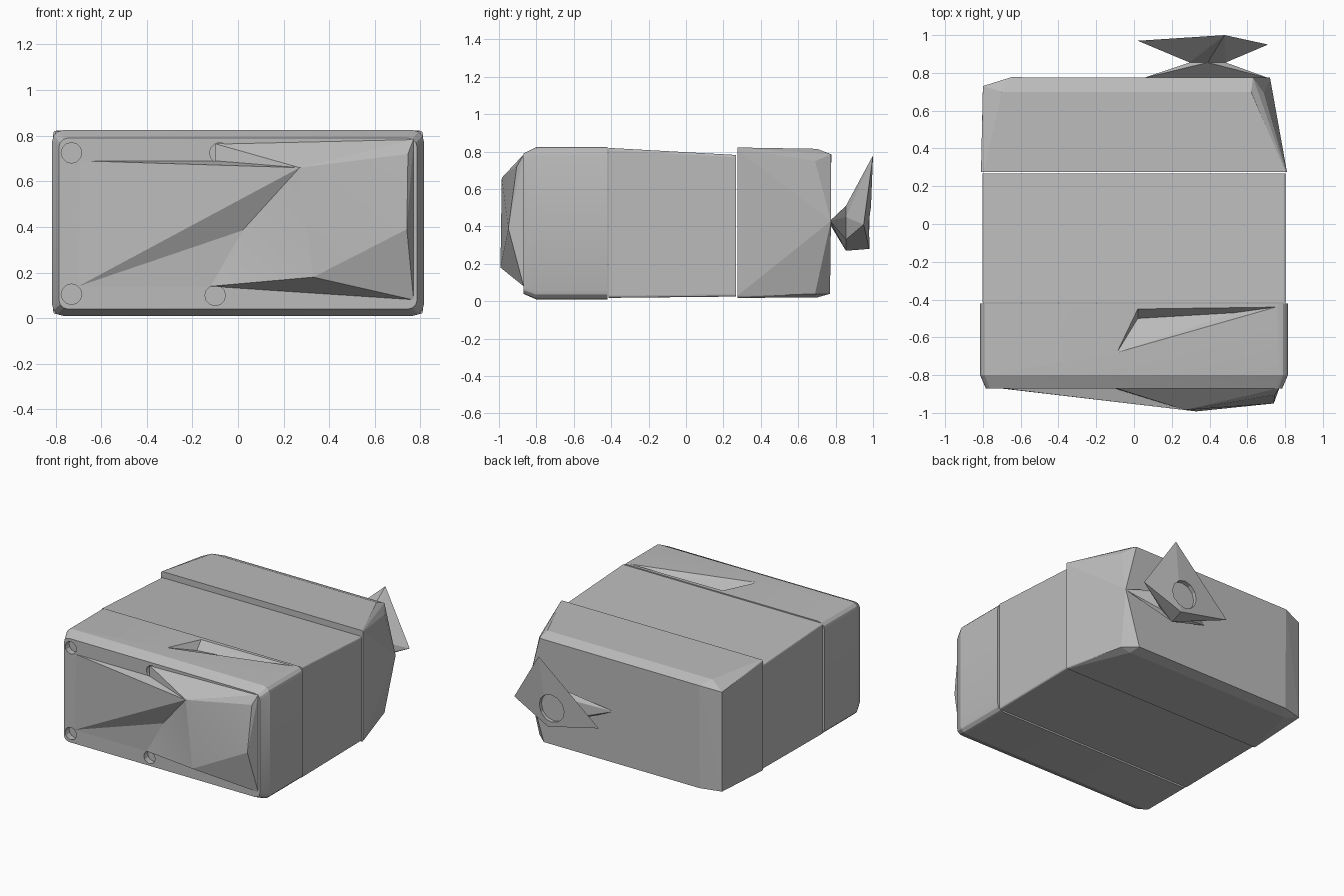
import bpy, bmesh, math
from mathutils import Vector, Matrix

cube = bpy.data.objects.get("Cube")
if cube:
    bpy.data.objects.remove(cube, do_unlink=True)

grey = bpy.data.materials.new("cast_grey")
grey.use_nodes = True
grey.diffuse_color = (0.5, 0.5, 0.5, 1)
grey.node_tree.nodes["Principled BSDF"].inputs["Base Color"].default_value = (0.5, 0.5, 0.5, 1)


def finish(name, bm):
    bmesh.ops.recalc_face_normals(bm, faces=bm.faces)
    mesh = bpy.data.meshes.new(name)
    bm.to_mesh(mesh)
    bm.free()
    obj = bpy.data.objects.new(name, mesh)
    bpy.context.collection.objects.link(obj)
    mesh.materials.append(grey)
    return obj


def hull(name, points):
    bm = bmesh.new()
    for p in points:
        bm.verts.new(p)
    out = bmesh.ops.convex_hull(bm, input=bm.verts)
    loose = [v for v in bm.verts if not v.link_faces]
    bmesh.ops.delete(bm, geom=loose, context='VERTS')
    bmesh.ops.dissolve_limit(bm, angle_limit=0.02, verts=bm.verts, edges=bm.edges)
    return finish(name, bm)


def ring(y, half, low, high, cut):
    """Rectangle with rounded corners, across the long axis."""
    pts = []
    for sx in (-1, 1):
        for z, sz in ((low, 1), (high, -1)):
            for k in range(4):
                a = k * math.pi / 6
                pts.append((sx * (half - cut * (1 - math.cos(a))), y,
                            z + sz * cut * (1 - math.sin(a))))
    return pts


def facets(name, pts, faces):
    """Surface from lettered points and words naming each face."""
    bm = bmesh.new()
    verts = {k: bm.verts.new(p) for k, p in pts.items()}
    for word in faces.split():
        bm.faces.new([verts[c] for c in word])
    return finish(name, bm)


def tube(name, x, y, z, radius, depth):
    bm = bmesh.new()
    turn = Matrix.Translation((x, y, z)) @ Matrix.Rotation(math.pi / 2, 4, 'X')
    bmesh.ops.create_cone(bm, cap_ends=True, segments=12, radius1=radius,
                          radius2=radius, depth=depth, matrix=turn)
    return finish(name, bm)


def carve(obj, cutter):
    mod = obj.modifiers.new(cutter.name, 'BOOLEAN')
    mod.operation = 'DIFFERENCE'
    mod.solver = 'EXACT'
    mod.object = cutter
    cutter.hide_render = True
    cutter.hide_set(True)
    cutter.display_type = 'WIRE'


# Front housing with chamfered rim
front = hull("front_housing", ring(-.42, .815, .01, .825, .05)
             + ring(-.8, .815, .01, .825, .05) + ring(-.87, .785, .04, .79, .04))

# Bolt pockets in the front rim
for n, (x, z) in enumerate([(-.73, .725), (-.73, .105), (-.1, .1), (-.08, .725)]):
    carve(front, tube("pocket_cutter_%d" % n, x, -.87, z, .045, .09))

# Dent in the top
rim = [(-.09, -.68), (.02, -.45), (.75, -.44)]
carve(front, hull("dent_cutter", [(x, y, z) for x, y in rim for z in (.825, .9)]
                  + [(.02, -.5, .765), (.53, -.47, .79)]))

# Faceted front plate
facets("front_plate", {
    'a': (.27, -.985, .66), 'b': (.33, -.992, .18), 'c': (.74, -.95, .39),
    'd': (-.7, -.871, .14), 'e': (-.69, -.871, .69), 'f': (-.1, -.871, .69),
    'g': (-.1, -.868, .765), 'h': (.77, -.868, .785), 'i': (.745, -.905, .72),
    'j': (.77, -.868, .08), 'k': (-.12, -.871, .14), 'm': (.02, -.885, .385),
}, "aed afe agf ahg aih aci chi abc amb adm mdk mkb bkj bjc cjh")

# Middle body
hull("middle_body", ring(-.415, .803, .018, .82, .012) + ring(.268, .803, .025, .782, .012))

# Back housing, tapering on the left side
hull("back_housing", ring(.275, .81, .018, .822, .012) + [
    (-.8, .73, .76), (-.8, .73, .04), (-.7, .7, .815), (.62, .7, .815),
    (-.65, .777, .785), (.63, .775, .785), (.69, .69, .75), (.69, .69, .04),
    (.72, .775, .43), (-.65, .77, .04), (.6, .77, .04), (-.7, .7, .02), (.62, .7, .02)])

# Shaft waist and the flare against the back housing
waist = [(.39 + .11 * math.cos(a), .855, .39 + .12 * math.sin(a))
         for a in [k * math.pi / 3 + math.pi / 6 for k in range(6)]]
hull("shaft_base", waist + [(.04, .77, .41), (.72, .77, .43)])

# Flared end plate with a round recess
flare = hull("shaft_flare", waist + [
    (.48, 1, .78), (.71, .95, .41), (.02, .97, .37), (.42, .98, .28)])
carve(flare, tube("recess_cutter", .39, .99, .42, .1, .07))

# Shading
for obj in bpy.context.view_layer.objects:
    obj.select_set(False)
for obj in (front, bpy.data.objects["front_plate"]):
    obj.select_set(True)
    bpy.context.view_layer.objects.active = obj
bpy.ops.object.shade_smooth_by_angle(angle=math.radians(15))
